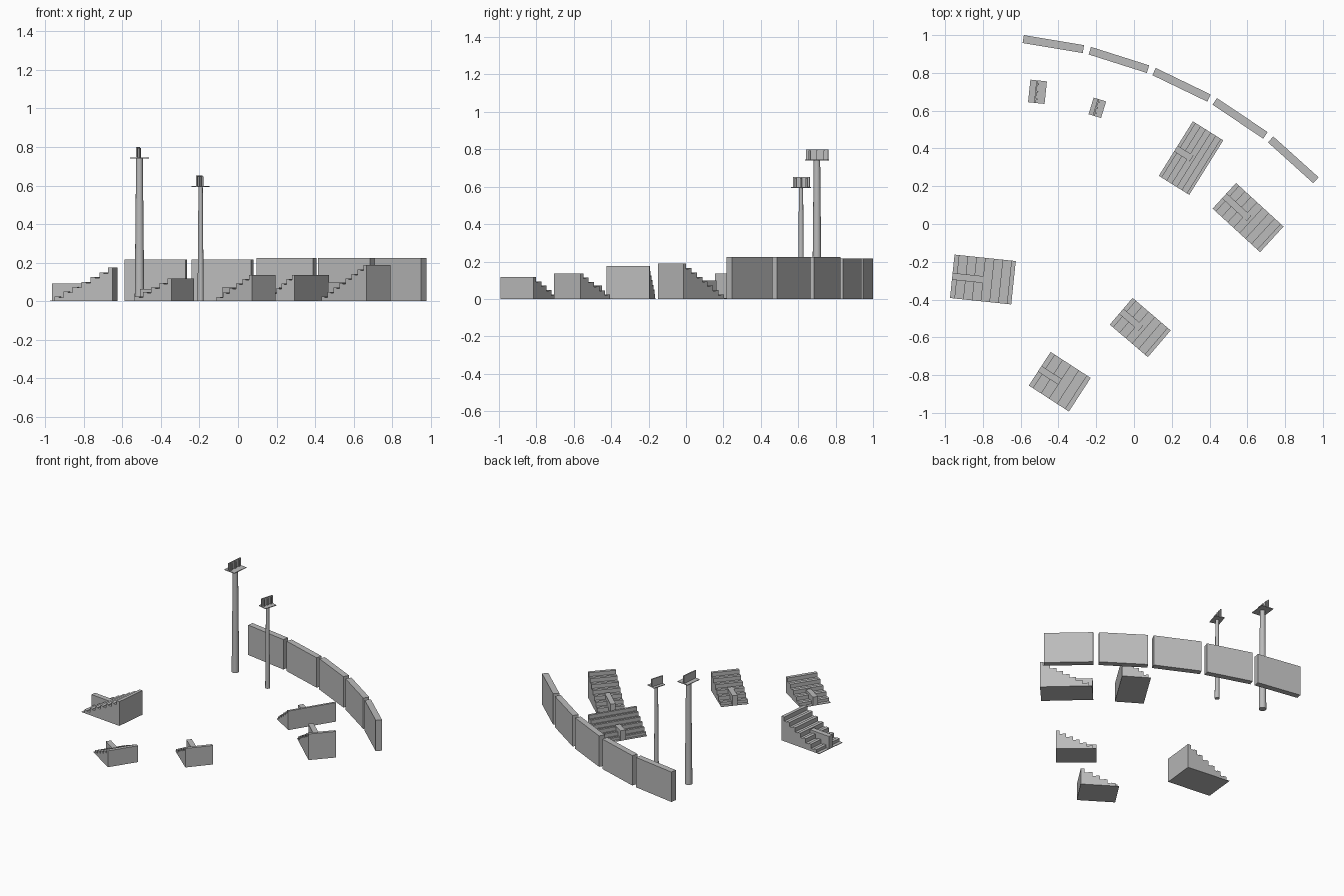
import bpy, bmesh, math
from mathutils import Matrix

cube = bpy.data.objects.get("Cube")
if cube:
    bpy.data.objects.remove(cube, do_unlink=True)

concrete = bpy.data.materials.new("plain_grey")
concrete.use_nodes = True
GREY = (0.5, 0.5, 0.5, 1)
concrete.diffuse_color = GREY
concrete.node_tree.nodes["Principled BSDF"].inputs["Base Color"].default_value = GREY


def finish(bm, name, x, y, degrees):
    """Turn a bmesh into a placed, coloured object."""
    bmesh.ops.recalc_face_normals(bm, faces=bm.faces)
    mesh = bpy.data.meshes.new(name)
    bm.to_mesh(mesh)
    bm.free()
    mesh.materials.append(concrete)
    obj = bpy.data.objects.new(name, mesh)
    obj.location = (x, y, 0)
    obj.rotation_euler.z = math.radians(degrees)
    bpy.context.collection.objects.link(obj)
    return obj


def add_box(bm, size, center):
    bmesh.ops.create_cube(bm, size=1, matrix=Matrix.Translation(center) @ Matrix.Diagonal((*size, 1)))


def box(name, size, center, x, y, degrees):
    bm = bmesh.new()
    add_box(bm, size, center)
    return finish(bm, name, x, y, degrees)


def stand(name, x, y, degrees, depth, width, height, rows):
    """Stepped seating: a side profile of treads and raised benches, extruded across."""
    pitch, rise = depth / rows, height / rows
    start = -depth / 2
    profile = [(start, 0)]
    for i in range(rows):
        a = start + i * pitch
        tread = max(i - 0.2, 0.15) * rise
        bench = (i + 1) * rise
        profile += [(a, tread), (a + pitch * 0.5, tread),
                    (a + pitch * 0.5, bench), (a + pitch, bench)]
    profile.append((depth / 2, 0))
    bm = bmesh.new()
    face = bm.faces.new([bm.verts.new((px, -width / 2, pz)) for px, pz in profile])
    side = bmesh.ops.extrude_face_region(bm, geom=[face])
    verts = [v for v in side["geom"] if isinstance(v, bmesh.types.BMVert)]
    bmesh.ops.translate(bm, verts=verts, vec=(0, width, 0))
    finish(bm, name + "_steps", x, y, degrees)
    # Entrance block in the middle of the lower rows
    top = height * 0.53
    box(name + "_entrance", (depth * 0.52, 0.036, top), (-depth * 0.24, 0, top / 2), x, y, degrees)


def tower(name, x, y, degrees, radius, deck, width, length, top):
    """Tapered mast carrying a thin deck and an upright lamp board."""
    bm = bmesh.new()
    bmesh.ops.create_cone(bm, cap_ends=True, segments=16, radius1=radius, radius2=radius * 0.7,
                          depth=deck, matrix=Matrix.Translation((0, 0, deck / 2)))
    mast = finish(bm, name + "_mast", x, y, degrees)
    for poly in mast.data.polygons:
        poly.use_smooth = len(poly.vertices) == 4
    box(name + "_deck", (width, length, 0.005), (0, 0, deck), x, y, degrees)
    bm = bmesh.new()
    tall = top - deck
    add_box(bm, (0.008, length, tall), (-0.008, 0, deck + tall / 2))
    for side in (-1, 0, 1):
        add_box(bm, (0.008, 0.008, tall * 0.9), (0, side * length * 0.33, deck + tall * 0.45))
    finish(bm, name + "_lamp_board", x, y, degrees)


# Seating stands
stand("west_stand", -0.80, -0.294, -6, 0.326, 0.231, 0.175, 7)
stand("south_stand", -0.393, -0.835, -33, 0.253, 0.212, 0.118, 5)
stand("southeast_stand", 0.033, -0.548, -40.5, 0.265, 0.186, 0.137, 6)
stand("north_stand", 0.302, 0.349, -32, 0.19, 0.34, 0.137, 6)
stand("east_stand", 0.604, 0.034, -42.5, 0.341, 0.184, 0.188, 8)

# Light towers
tower("tall_tower", -0.511, 0.70, -6, 0.025, 0.743, 0.088, 0.12, 0.80)
tower("short_tower", -0.194, 0.615, -17, 0.016, 0.595, 0.069, 0.092, 0.653)

# Curved boundary wall of straight panels along an arc
ARC = 2.52
for i in range(5):
    angle = 9.5 + i * 8.125
    height = 0.216 if i < 2 else 0.223
    a = math.radians(angle)
    box(f"wall_panel_{i + 1}", (0.323, 0.042, height), (0, 0, height / 2),
        -0.843 + ARC * math.sin(a), -1.533 + ARC * math.cos(a), -angle)
